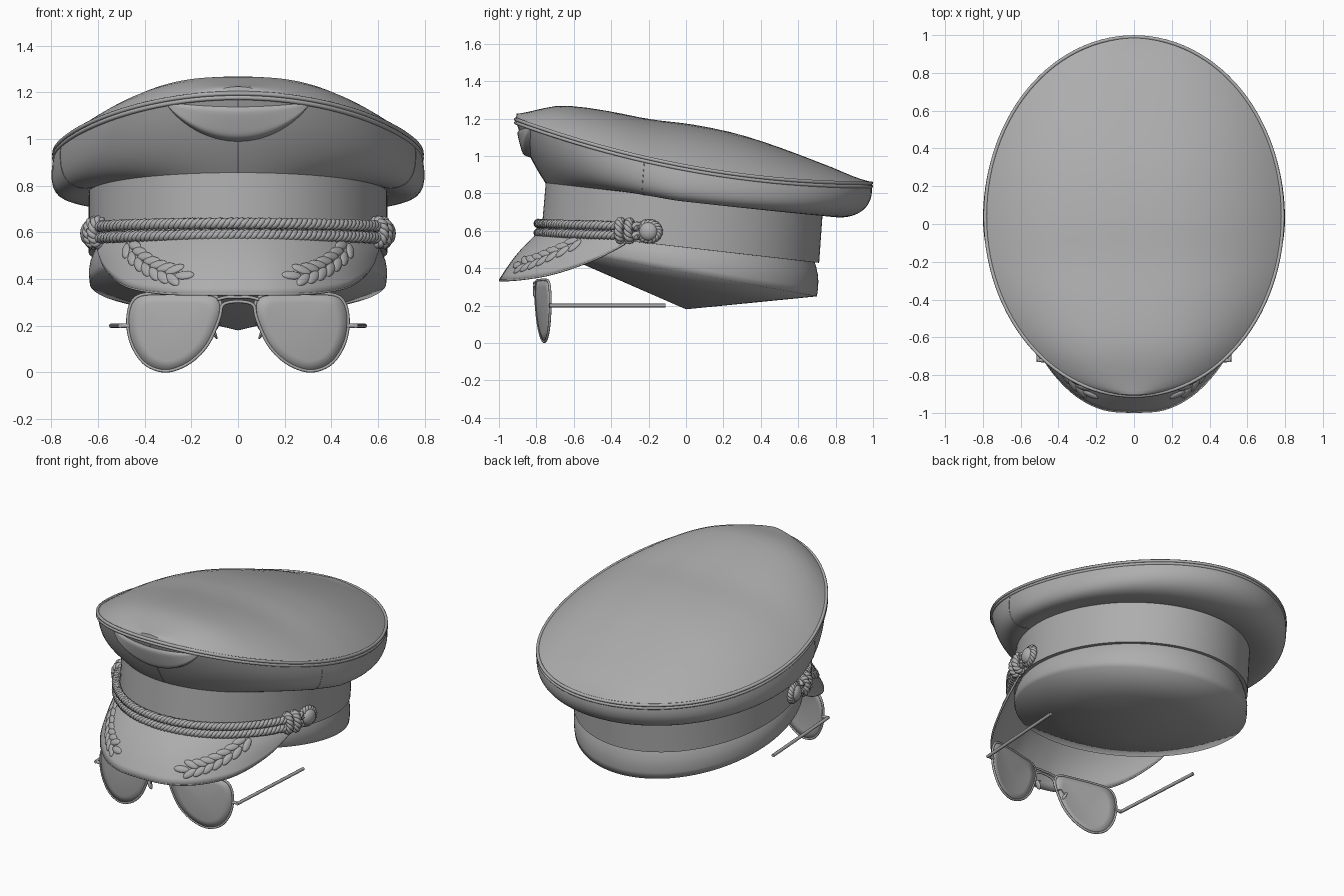
import bpy, bmesh
from math import sin, cos, pi, radians, sqrt
from mathutils import Vector as V, Matrix
from mathutils.bvhtree import BVHTree

if "Cube" in bpy.data.objects:
    bpy.data.objects.remove(bpy.data.objects["Cube"])

GREY = bpy.data.materials.new("dark_grey")
GREY.diffuse_color = (0.42, 0.42, 0.42, 1)
GREY.use_nodes = True
GREY.node_tree.nodes["Principled BSDF"].inputs["Base Color"].default_value = GREY.diffuse_color


def spline(pts, u, closed=False):
    """Catmull-Rom point at u in 0..1 through evenly spaced points."""
    n = len(pts)
    segs = n if closed else n - 1
    f = min(max(u, 0), 1) * segs
    i = min(int(f), segs - 1)
    t = f - i
    get = lambda k: V(pts[k % n] if closed else pts[min(max(k, 0), n - 1)])
    a, b, c, d = (get(i + k) for k in (-1, 0, 1, 2))
    return 0.5 * (2*b + (c - a)*t + (2*a - 5*b + 4*c - d)*t*t + (3*b - a - 3*c + d)*t**3)


def link(name, data):
    data.materials.append(GREY)
    ob = bpy.data.objects.new(name, data)
    bpy.context.collection.objects.link(ob)
    return ob


def finish(name, bm):
    me = bpy.data.meshes.new(name)
    bm.to_mesh(me)
    bm.free()
    return link(name, me)


def grid(name, rows, wrap=False, thick=0):
    """Skin a list of point rows; returns a BVH tree for placing details."""
    n = len(rows[0])
    verts = [V(p) for r in rows for p in r]
    faces = [(i*n + j, i*n + (j+1) % n, (i+1)*n + (j+1) % n, (i+1)*n + j)
             for i in range(len(rows) - 1) for j in range(n if wrap else n - 1)]
    bm = bmesh.new()
    bv = [bm.verts.new(p) for p in verts]
    for f in faces:
        bm.faces.new([bv[k] for k in f])
    bmesh.ops.remove_doubles(bm, verts=bm.verts, dist=1e-4)
    bmesh.ops.recalc_face_normals(bm, faces=bm.faces)
    ob = finish(name, bm)
    if thick:
        m = ob.modifiers.new("thickness", 'SOLIDIFY')
        m.thickness, m.offset = thick, 0
    return BVHTree.FromPolygons(verts, faces)


def tubes(name, paths, r, closed=False, res=2):
    cu = bpy.data.curves.new(name, 'CURVE')
    cu.dimensions = '3D'
    cu.bevel_depth, cu.bevel_resolution, cu.use_fill_caps = r, res, True
    for pts in paths:
        s = cu.splines.new('POLY')
        s.points.add(len(pts) - 1)
        for q, p in zip(s.points, pts):
            q.co = (*p, 1)
        s.use_cyclic_u = closed
        s.use_smooth = True
    link(name, cu)


def rope(name, f, turns, ref, r=0.014, off=0.012, closed=False):
    """Three strands twisted around the path f(u)."""
    n = turns * 9
    strands = []
    for k in range(3):
        pts = []
        for i in range(n if closed else n + 1):
            u = i / n
            tan = (f(u + 1e-3) - f(u - 1e-3)).normalized()
            side = tan.cross(ref).normalized()
            a = 2*pi*(u*turns + k/3)
            pts.append(f(u) + off*(cos(a)*side + sin(a)*side.cross(tan)))
        strands.append(pts)
    tubes(name, strands, r, closed, 1)


def ball(bm, loc, rot, scale):
    m = Matrix.Translation(loc) @ rot.to_4x4() @ Matrix.Diagonal((*scale, 1))
    bmesh.ops.create_uvsphere(bm, u_segments=16, v_segments=10, radius=1, matrix=m)


def ellipse(a, hx, hy, cy, zf):
    y = cy + hy*sin(a)
    return V((hx*cos(a), y, zf(y)))


N = 112
ANG = [2*pi*i/N - pi/2 for i in range(N)]
rim_z = lambda y: 0.945 - 0.187*y + 0.097*y*y
rim = lambda a: ellipse(a, 0.787, 0.95, 0.04, rim_z)
band_top = lambda a: ellipse(a, 0.64, 0.74, -0.01, lambda y: 0.77 - 0.115*y)
band_low = lambda a: ellipse(a, 0.64, 0.742, -0.03, lambda y: 0.51 - 0.115*y)

# Crown: saddle-shaped top plus bulging flank
ridge = (1.225, 1.268, 1.243, 1.197, 1.167, 1.117, 1.04, 0.95, 0.862)


def top_point(a, r):
    p = rim(a)
    if r == 1:
        return p
    x, y = p.x*r, 0.04 + (p.y - 0.04)*r
    t = min(abs(x)/(0.787*sqrt(max(1 - ((y - 0.04)/0.95)**2, 1e-9))), 1)
    h = spline([(z, 0, 0) for z in ridge], (y + 0.91)/1.9).x
    return V((x, y, rim_z(y) + max(h - rim_z(y), 0)*(1 - t**2.7)))


def flank_point(a, t):
    p, q = rim(a), band_top(a)
    w = min(max((p.y + 0.92)/0.9, 0), 1)
    out = V((cos(a), sin(a), 0))
    c1 = p.lerp(q, 0.33).lerp(p + V((0, 0, -0.14)) + out*0.01, w) + out*0.02
    c2 = p.lerp(q, 0.67).lerp(q + out*0.14 + V((0, 0, -0.05)), w) + out*0.02
    s = 1 - t
    return p*s**3 + 3*c1*s*s*t + 3*c2*s*t*t + q*t**3


radii = [0, .1, .2, .3, .4, .5, .6, .7, .78, .85, .9, .94, .97, .985, .995, 1]
grid("crown_top", [[top_point(a, r) for a in ANG] for r in radii], True)
flank = grid("crown_flank", [[flank_point(a, i/16) for a in ANG] for i in range(17)], True)
tubes("crown_piping_upper", [[rim(a) for a in ANG]], 0.01, True)
tubes("crown_piping_lower", [[rim(a) + V((0, 0, -0.018)) for a in ANG]], 0.01, True)
for nm, deg in (("front", -90), ("right", -16), ("left", 196)):
    tubes("crown_seam_" + nm, [[flank_point(radians(deg), i/24) for i in range(25)]], 0.002)

# Head band, and lining closed underneath by a shallow cone
grid("head_band", [[band_top(a) for a in ANG], [band_low(a) for a in ANG],
                   [band_low(a)*0.96 + V((0, 0, 0.02)) for a in ANG]], True)
lining_low = lambda a: ellipse(a, 0.635, 0.73, -0.03, lambda y: 0.375 - 0.18*y)
lining = []
for i in range(6):
    row = []
    for a in ANG:
        p = band_low(a)
        p = V((p.x*0.95, p.y*0.96, p.z + 0.02)).lerp(lining_low(a), i/5)
        row.append(p + V((cos(a), sin(a), 0))*0.015*sin(pi*i/5))
    lining.append(row)
apex = V((0, 0, 0.18))
lining += [[lining_low(a).lerp(apex, t) for a in ANG] for t in (0.4, 1)]
grid("lining", lining, True)

# Visor
edge = [(0, -.995, .335), (.15, -.983, .335), (.28, -.925, .337), (.385, -.835, .347), (.47, -.725, .367),
        (.53, -.6, .405), (.575, -.46, .46), (.60, -.33, .53)]


def visor_point(s, v):
    o = spline(edge, abs(s))
    if s < 0:
        o.x = -o.x
    p = band_low(radians(-90 + 68*s))
    return p.lerp(o, v) + V((o.x*0.5, -0.6, 0.6))*0.018*sin(pi*v)*(1 - abs(s)**3)


S = [i/32 - 1 for i in range(65)]
visor = grid("visor", [[visor_point(s, v/10) for s in S] for v in range(11)], thick=0.012)
tubes("visor_edging", [[visor_point(s, 1) for s in S]], 0.006)


def on_surface(tree, x, z):
    loc, nor, _, _ = tree.ray_cast(V((x, -3, z)), V((0, 1, 0)))
    return (None, None) if loc is None else (loc, nor if nor.y < 0 else -nor)


# Leaf sprays on the visor
stem = [(.25, .412), (.32, .428), (.385, .46), (.44, .505), (.475, .56)]
for sd, side in ((1, "right"), (-1, "left")):
    bm = bmesh.new()
    leaves = [((.228, .413), (-1, 0.05))]
    for i in range(7):
        u = 0.1 + 0.125*i
        p, q = spline(stem, u), spline(stem, u + 0.02)
        d = (p - q).normalized()
        n = V((-d.y, d.x))
        leaves += [(p + n*k*0.022, d*0.8 + n*k*0.5) for k in (1, -1)]
    for (x, z), (dx, dz) in leaves:
        loc, nor = on_surface(visor, sd*x, z)
        if loc is None:
            continue
        d = V((sd*dx, 0, dz))
        d.y = -(d.x*nor.x + d.z*nor.z)/nor.y
        d.normalize()
        ball(bm, loc + nor*0.006, Matrix((d, nor.cross(d), nor)).transposed(), (.045, .021, .011))
    finish("leaf_spray_" + side, bm)

# Crescent badge on the crown front
rows = []
for j in range(13):
    v = j/12
    row = []
    for i in range(41):
        k = (i/20 - 1)*0.999
        zt = 1.138 + 0.02*k*k
        zb = zt - (0.148 + 0.005*k*k)*(1 - k*k)**0.8
        x, z = 0.31*k, zt + (zb - zt)*v
        loc, _ = on_surface(flank, x, z)
        y = loc.y if loc else rim(-pi/2 + k*0.4).y
        row.append(V((x, y - (0.012 + 0.024*v)*(1 - (2*v - 1)**8)*(1 - k**8) - 0.002, z)))
    rows.append(row)
grid("crown_badge", rows)


# Twisted double cord with end knots and buttons
def cord_point(a, dz):
    p = ellipse(a, 0.662, 0.76, -0.03, lambda y: 0.59 - 0.03*y)
    return p + V((0, 0, dz))


for dz, nm in ((0.025, "upper"), (-0.025, "lower")):
    rope("cord_" + nm, lambda u: cord_point(radians(-163 + 146*u), dz), 24, V((0, 0, 1)))


def loop(c, e1, e2, r1, r2):
    return lambda u: c + e1*r1*cos(2*pi*u) + e2*r2*sin(2*pi*u)


Z = V((0, 0, 1))
for sd, side in ((1, "right"), (-1, "left")):
    for i, deg in enumerate((-25, -21)):
        c, c2 = (cord_point(radians(deg + k), 0) for k in (0, 1))
        t = (c2 - c).normalized()
        n = V((t.y, -t.x, 0)).normalized()
        for v in (c, t, n):
            v.x *= sd
        rope(f"cord_knot_{i+1}_{side}", loop(c, n, Z, 0.026, 0.048), 4, t, 0.014, 0.012, True)
    c = cord_point(radians(-13), 0)
    n = V((sd*0.97, -0.22, 0)).normalized()
    c.x *= sd
    rope("button_loop_" + side, loop(c - n*0.015, n.cross(Z), Z, 0.055, 0.045), 6, n, 0.012, 0.010, True)
    bm = bmesh.new()
    ball(bm, c, n.to_track_quat('Z', 'Y').to_matrix(), (.05, .05, .03))
    finish("cord_button_" + side, bm)

# Aviator glasses
outline = [(.1, .328), (.2, .336), (.32, .338), (.42, .33), (.462, .285), (.472, .2), (.45, .11), (.395, .035),
           (.31, .006), (.22, .035), (.145, .1), (.098, .185), (.072, .275)]
for sd, side in ((1, "right"), (-1, "left")):
    def lens_point(u, r):
        p = V((.285, .18)).lerp(spline(outline, u, True), r)
        return V((sd*p.x, -0.82 + 0.2*p.x - 0.012*(1 - r*r), p.y))
    U = [i/72 for i in range(72)]
    grid("lens_" + side, [[lens_point(u, r) for u in U] for r in (0, .25, .5, .75, 1)], True, 0.006)
    tubes("lens_frame_" + side, [[lens_point(u, 1) for u in U]], 0.007, True)
    tubes("hinge_" + side, [[(sd*.465, -.725, .2), (sd*.51, -.72, .2)]], 0.01)
    tubes("temple_" + side, [[(sd*.505, -.73, .2), (sd*.543, -.11, .2)]], 0.01)
    tubes("nose_pad_wire_" + side, [[(sd*.085, -.80, .22), (sd*.078, -.76, .21), (sd*.1, -.745, .175)]], 0.004)
    bm = bmesh.new()
    ball(bm, (sd*.102, -.75, .17), Matrix.Rotation(sd*0.4, 3, 'Y'), (.008, .018, .03))
    finish("nose_pad_" + side, bm)
for nm, pts in (("upper", [(.09, .312), (.05, .322), (0, .322), (-.05, .322), (-.09, .312)]),
                ("lower", [(.075, .25), (.062, .292), (0, .304), (-.062, .292), (-.075, .25)])):
    tubes("bridge_" + nm, [[V((p.x, -0.81, p.y)) for p in (spline(pts, i/24) for i in range(25))]], 0.007)

# Smooth shading with sharp edges kept; the soft lining is smooth all over
bpy.ops.object.select_all(action='DESELECT')
for ob in bpy.context.collection.objects:
    if ob.type == 'MESH':
        ob.select_set(True)
        bpy.context.view_layer.objects.active = ob
bpy.ops.object.shade_smooth_by_angle(angle=radians(40))
bpy.data.objects["lining"].select_set(False)
bpy.ops.object.select_all(action='DESELECT')
bpy.data.objects["lining"].select_set(True)
bpy.context.view_layer.objects.active = bpy.data.objects["lining"]
bpy.ops.object.shade_smooth(keep_sharp_edges=False)
